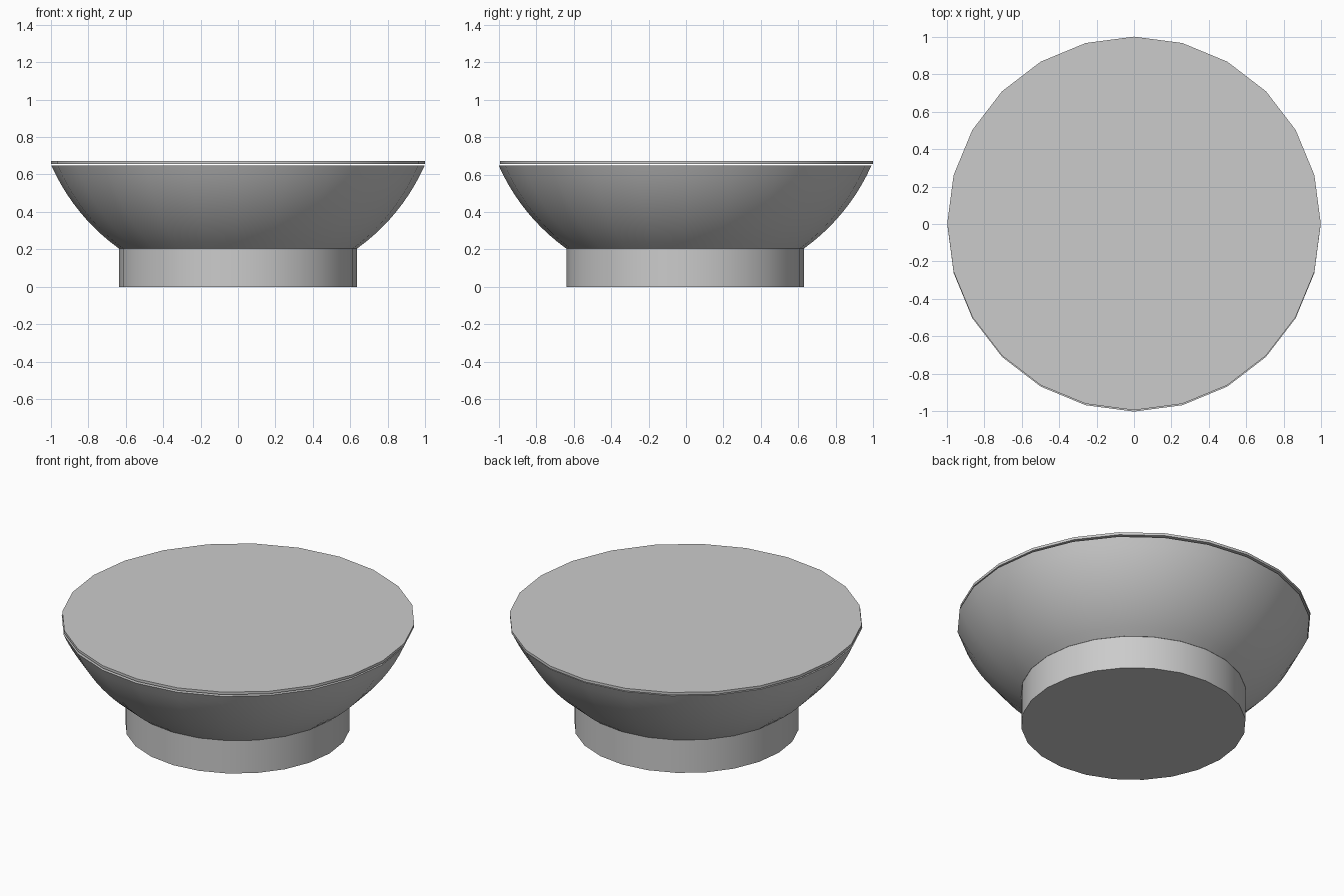
import bpy, bmesh, math

cube = bpy.data.objects.get("Cube")
if cube:
    bpy.data.objects.remove(cube, do_unlink=True)

SIDES = 24

grey = bpy.data.materials.new("plain grey")
grey.use_nodes = True
color = (0.6, 0.6, 0.6, 1)
grey.diffuse_color = color
grey.node_tree.nodes["Principled BSDF"].inputs["Base Color"].default_value = color


def lathe(name, profile, y=0.0):
    """Capped solid of revolution from (radius, height) points."""
    bm = bmesh.new()
    rings = []
    for r, z in profile:
        rings.append([bm.verts.new((r * math.cos(a), r * math.sin(a), z))
                      for a in (math.tau * i / SIDES for i in range(SIDES))])
    for low, high in zip(rings, rings[1:]):
        for i in range(SIDES):
            j = (i + 1) % SIDES
            bm.faces.new((low[i], low[j], high[j], high[i]))
    bm.faces.new(rings[0][::-1])
    bm.faces.new(rings[-1])
    mesh = bpy.data.meshes.new(name)
    bm.to_mesh(mesh)
    bm.free()
    mesh.materials.append(grey)
    obj = bpy.data.objects.new(name, mesh)
    obj.location.y = y
    bpy.context.collection.objects.link(obj)
    bpy.ops.object.select_all(action='DESELECT')
    obj.select_set(True)
    bpy.context.view_layer.objects.active = obj
    bpy.ops.object.shade_smooth_by_angle(angle=math.radians(30))
    return obj


# Foot: short straight cylinder
lathe("foot", [(0.635, 0), (0.635, 0.206)], y=-0.005)

# Bowl: slice of a sphere that would rest on the ground
R = 1.09
a0, a1 = math.acos(1 - 0.205 / R), math.acos(1 - 0.648 / R)
STEPS = 10
angles = [a0 + (a1 - a0) * i / STEPS for i in range(STEPS + 1)]
lathe("bowl", [(R * math.sin(a), R * (1 - math.cos(a))) for a in angles], y=-0.005)

# Lid: thin disc hovering just above the bowl rim
lathe("lid", [(0.997, 0.656), (0.997, 0.672)], y=0.003)
